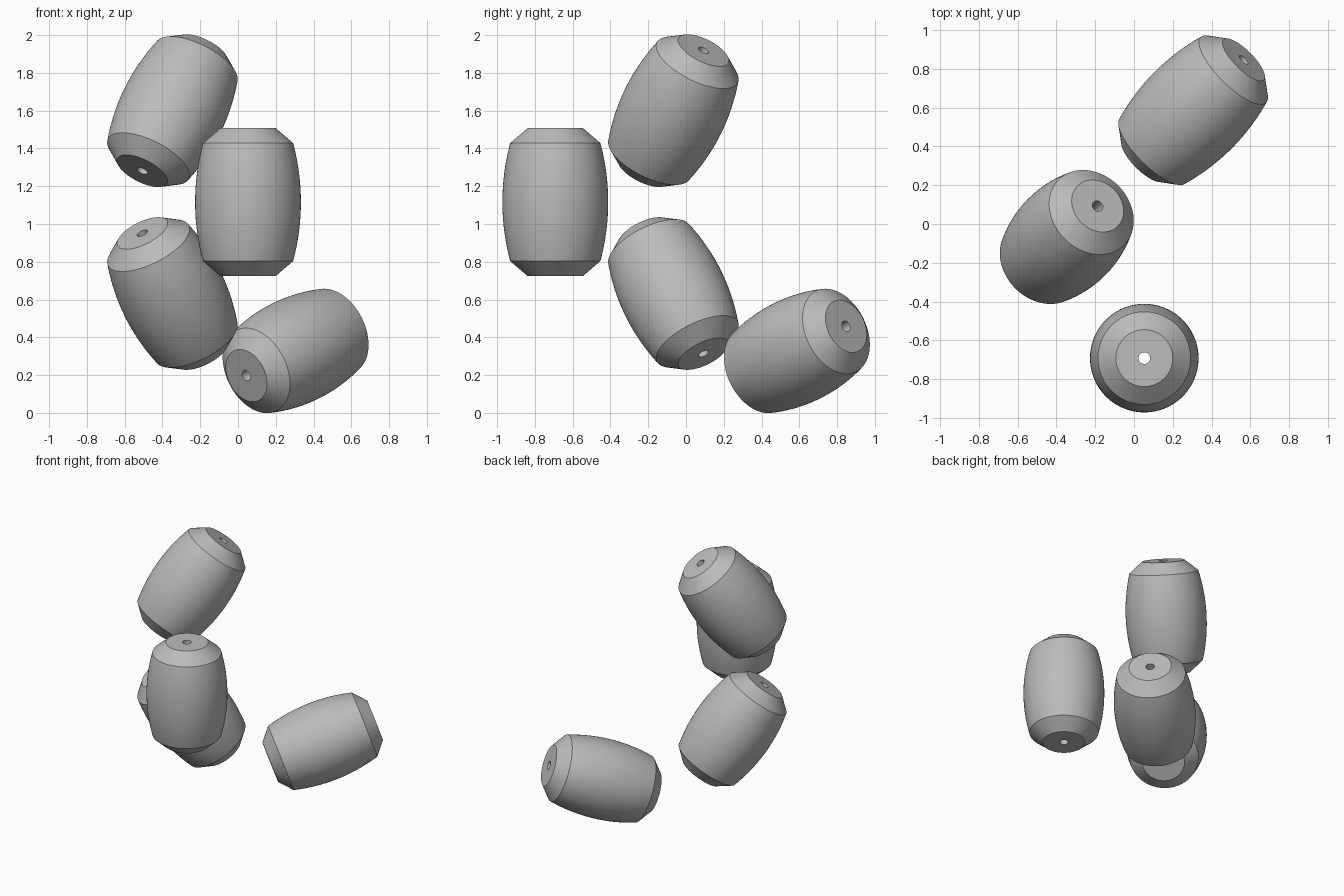
import bpy
import math
from mathutils import Vector

cube = bpy.data.objects.get("Cube")
if cube:
    bpy.data.objects.remove(cube, do_unlink=True)

# Single grey material
grey = bpy.data.materials.new("plain grey")
grey.use_nodes = True
colour = (0.5, 0.5, 0.5, 1)
grey.diffuse_color = colour
grey.node_tree.nodes["Principled BSDF"].inputs["Base Color"].default_value = colour

# Barrel dimensions
HALF, SHOULDER = 0.391, 0.312
BORE_R, END_R, SHOULDER_R, BELLY_R = 0.03, 0.147, 0.239, 0.28
SIDES, ARC_STEPS = 96, 24


def barrel_profile():
    """Closed (radius, height) loop: bore, flat ends, cones and bulging side."""
    sag = BELLY_R - SHOULDER_R
    arc_r = (SHOULDER ** 2 + sag ** 2) / (2 * sag)
    half_angle = math.asin(SHOULDER / arc_r)
    side = []
    for i in range(ARC_STEPS + 1):
        a = half_angle * (2 * i / ARC_STEPS - 1)
        side.append((BELLY_R - arc_r + arc_r * math.cos(a), arc_r * math.sin(a)))
    return [(BORE_R, -HALF), (END_R, -HALF), *side, (END_R, HALF), (BORE_R, HALF)]


def barrel_mesh():
    """Revolve the profile around z, closing it through the bore."""
    profile = barrel_profile()
    n = len(profile)
    verts, faces = [], []
    for s in range(SIDES):
        a = math.tau * s / SIDES
        verts += [(r * math.cos(a), r * math.sin(a), z) for r, z in profile]
        t = (s + 1) % SIDES
        for i in range(n):
            j = (i + 1) % n
            faces.append((s * n + i, t * n + i, t * n + j, s * n + j))
    mesh = bpy.data.meshes.new("bored barrel")
    mesh.from_pydata(verts, [], faces)
    mesh.materials.append(grey)
    return mesh


# Barrels: centre and axis direction
barrels = {
    "upright_barrel": ((0.053, -0.692, 1.116), (0, 0, 1)),
    "upper_barrel": ((-0.347, -0.067, 1.6), (1, 1, 2)),
    "lower_barrel": ((-0.347, -0.067, 0.632), (-1, -1, 2)),
    "leaning_barrel": ((0.305, 0.587, 0.328), (2, 2, 1)),
}

mesh = barrel_mesh()
for name, (centre, axis) in barrels.items():
    obj = bpy.data.objects.new(name, mesh.copy())
    bpy.context.collection.objects.link(obj)
    obj.location = centre
    obj.rotation_euler = Vector(axis).to_track_quat("Z", "Y").to_euler()
    bpy.ops.object.select_all(action="DESELECT")
    obj.select_set(True)
    bpy.context.view_layer.objects.active = obj
    bpy.ops.object.shade_smooth_by_angle(angle=math.radians(20))
bpy.data.meshes.remove(mesh)
